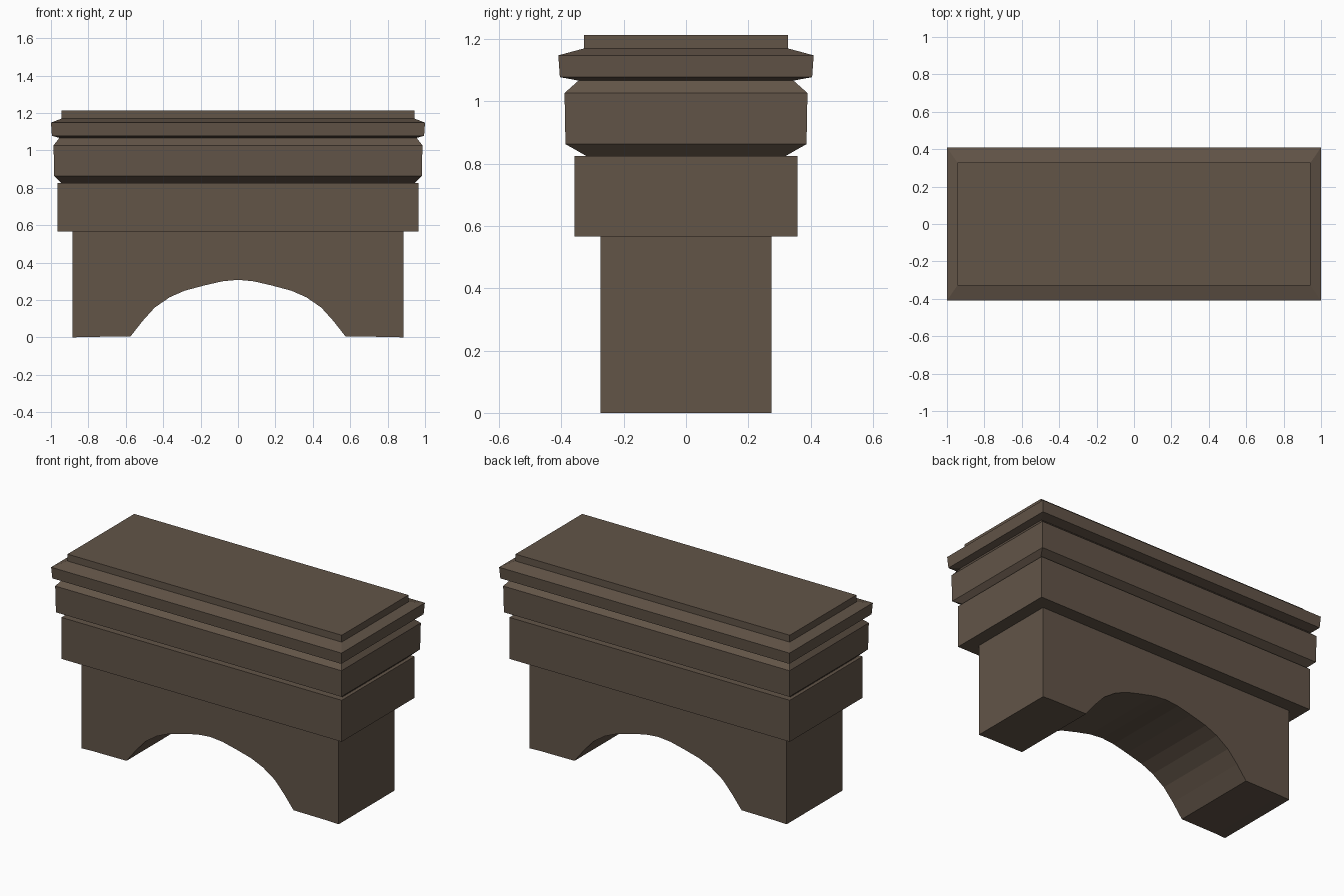
import bpy, bmesh

if "Cube" in bpy.data.objects:
    bpy.data.objects.remove(bpy.data.objects["Cube"])

stone = bpy.data.materials.new("brown_stone")
stone.diffuse_color = (0.122, 0.089, 0.064, 1)
stone.use_nodes = True
stone.node_tree.nodes["Principled BSDF"].inputs["Base Color"].default_value = stone.diffuse_color


def finish(name, bm):
    bmesh.ops.recalc_face_normals(bm, faces=bm.faces)
    me = bpy.data.meshes.new(name)
    bm.to_mesh(me)
    bm.free()
    me.materials.append(stone)
    ob = bpy.data.objects.new(name, me)
    bpy.context.collection.objects.link(ob)
    return ob


def stack(name, levels):
    """Rectangular tiers lofted through (half_x, half_y, z)."""
    bm = bmesh.new()
    rings = [[bm.verts.new((sx * hx, sy * hy, z))
              for sx, sy in ((-1, -1), (1, -1), (1, 1), (-1, 1))]
             for hx, hy, z in levels]
    for a, b in zip(rings, rings[1:]):
        for i in range(4):
            j = (i + 1) % 4
            bm.faces.new((a[i], a[j], b[j], b[i]))
    bm.faces.new(rings[0][::-1])
    bm.faces.new(rings[-1])
    return finish(name, bm)


# Arched base: half profile mirrored, extruded along y
half = [(0.085, 0.30), (0.18, 0.278), (0.285, 0.25), (0.365, 0.215), (0.445, 0.16),
        (0.51, 0.088), (0.575, 0.005), (0.82, 0.003), (0.885, 0.0), (0.885, 0.567)]
outline = [(-x, z) for x, z in reversed(half)] + [(0, 0.308)] + half
bm = bmesh.new()
face = bm.faces.new([bm.verts.new((x, -0.275, z)) for x, z in outline])
ext = bmesh.ops.extrude_face_region(bm, geom=[face])
bmesh.ops.translate(bm, vec=(0, 0.55, 0),
                    verts=[v for v in ext["geom"] if isinstance(v, bmesh.types.BMVert)])
finish("arched_base", bm)

# Plain block and the moulded cornice above it
stack("block", [(0.965, 0.358, 0.567), (0.965, 0.358, 0.825)])
stack("moulded_cornice", [
    (0.943, 0.32, 0.825), (0.983, 0.387, 0.863),
    (0.986, 0.39, 1.027), (0.955, 0.345, 1.067),
    (0.995, 0.405, 1.078), (1.0, 0.41, 1.148),
    (0.944, 0.328, 1.17), (0.944, 0.328, 1.213)])
